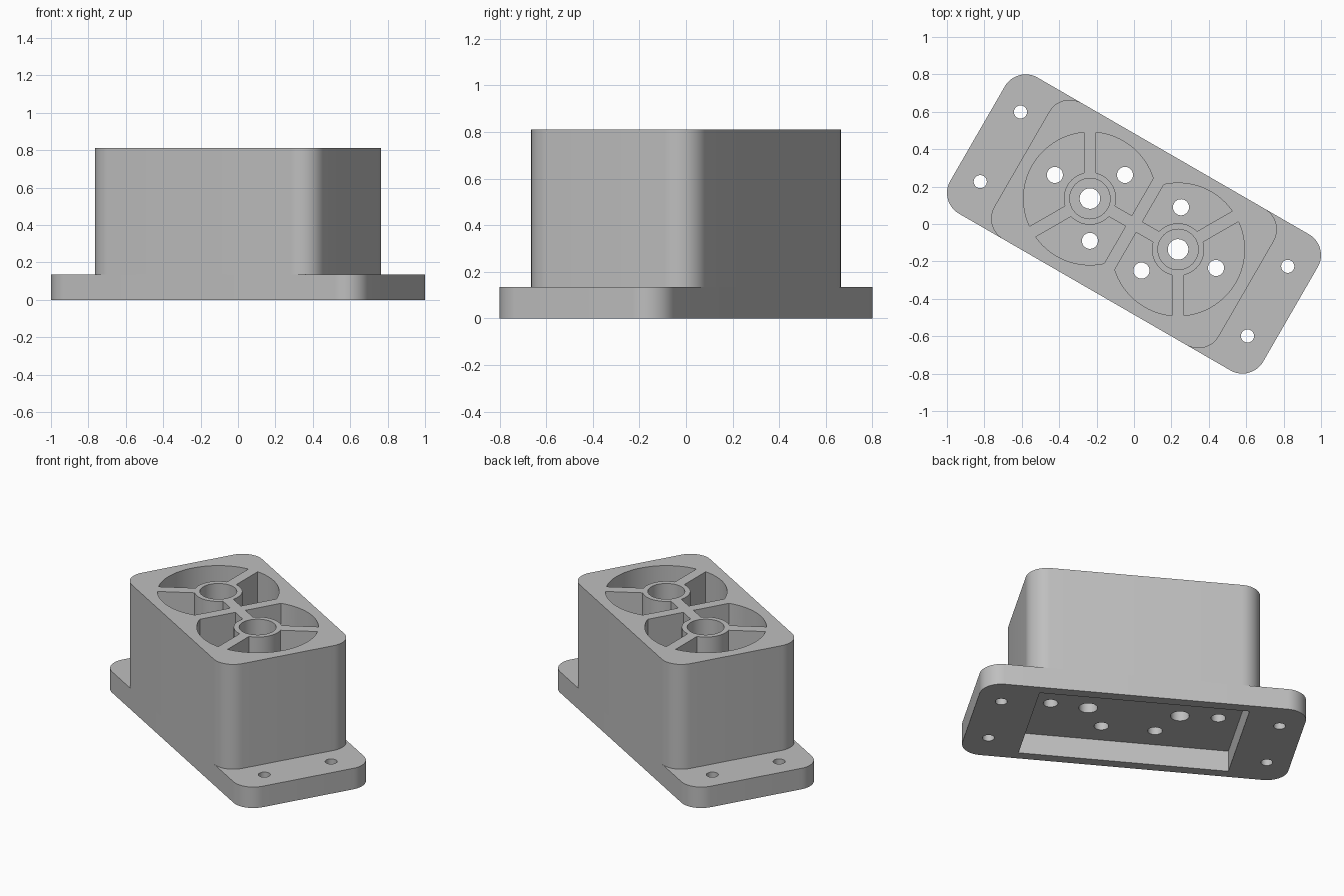
import bpy, bmesh
from math import sin, cos, asin, radians, pi

if "Cube" in bpy.data.objects:
    bpy.data.objects.remove(bpy.data.objects["Cube"])

TURN = radians(-30)                  # the whole part stands turned on z
BASE_TOP, FLOOR_TOP, TOP = 0.135, 0.2, 0.81
BOSS_U = 0.272                       # distance of each boss from the centre
WEB = 0.033                          # half thickness of spokes and middle web

grey = bpy.data.materials.new("light grey")
grey.use_nodes = True
grey.diffuse_color = (0.52, 0.52, 0.52, 1)
bsdf = next(n for n in grey.node_tree.nodes if n.type == 'BSDF_PRINCIPLED')
bsdf.inputs["Base Color"].default_value = grey.diffuse_color
bsdf.inputs["Roughness"].default_value = 0.6


def arc(cx, cy, r, a0, a1, n):
    return [(cx + r * cos(a0 + (a1 - a0) * i / n), cy + r * sin(a0 + (a1 - a0) * i / n))
            for i in range(n + 1)]


def circle(cx, cy, r, n=40):
    return arc(cx, cy, r, 0, 2 * pi, n)[:-1]


def rounded_rect(a, b, r):
    corners = [(1, 1), (-1, 1), (-1, -1), (1, -1)]
    return [p for k, (sx, sy) in enumerate(corners)
            for p in arc(sx * (a - r), sy * (b - r), r, k * pi / 2, (k + 1) * pi / 2, 12)]


def rect(a, b):
    return [(a, b), (-a, b), (-a, -b), (a, -b)]


def mirrored(loop):
    return [(-x, y) for x, y in reversed(loop)]


def prism(name, loops, z0, z1):
    """Extrude flat outlines, inner loops becoming holes."""
    curve = bpy.data.curves.new(name, 'CURVE')
    curve.dimensions, curve.fill_mode = '2D', 'BOTH'
    curve.extrude = (z1 - z0) / 2
    for loop in loops:
        spline = curve.splines.new('POLY')
        spline.points.add(len(loop) - 1)
        for point, (x, y) in zip(spline.points, loop):
            point.co = (x, y, 0, 1)
        spline.use_cyclic_u = True
    temp = bpy.data.objects.new(name + "_outline", curve)
    bpy.context.collection.objects.link(temp)
    deps = bpy.context.evaluated_depsgraph_get()
    mesh = bpy.data.meshes.new_from_object(temp.evaluated_get(deps))
    bpy.data.objects.remove(temp)
    bm = bmesh.new()
    bm.from_mesh(mesh)
    bmesh.ops.translate(bm, verts=bm.verts, vec=(0, 0, (z0 + z1) / 2))
    bmesh.ops.remove_doubles(bm, verts=bm.verts, dist=1e-5)
    bmesh.ops.recalc_face_normals(bm, faces=bm.faces)
    bm.to_mesh(mesh)
    bm.free()
    mesh.materials.clear()
    mesh.materials.append(grey)
    ob = bpy.data.objects.new(name, mesh)
    bpy.context.collection.objects.link(ob)
    ob.rotation_euler.z = TURN
    return ob


def cut(ob, cutter):
    cutter.hide_render = True
    mod = ob.modifiers.new("cut", 'BOOLEAN')
    mod.operation, mod.solver, mod.object = 'DIFFERENCE', 'EXACT', cutter
    deps = bpy.context.evaluated_depsgraph_get()
    mesh = bpy.data.meshes.new_from_object(ob.evaluated_get(deps))
    ob.modifiers.clear()
    ob.data = mesh
    bpy.data.objects.remove(cutter)


def pocket(a0, a1, r_in=0.14, r_out=0.355):
    """Sector between two spokes, cut off flat at the middle web."""
    a0, a1 = radians(a0), radians(a1)
    do, di = asin(WEB / r_out), asin(WEB / r_in)
    outer = arc(-BOSS_U, 0, r_out, a0 + do, a1 - do, 60)
    inner = arc(-BOSS_U, 0, r_in, a1 - di, a0 + di, 24)
    return [(min(x, -WEB), y) for x, y in outer + inner]


# Mounting base: open frame with four screw holes
screw_holes = [circle(sx * 0.825, sy * 0.215, 0.035) for sx in (-1, 1) for sy in (-1, 1)]
base = prism("mounting_base",
             [rounded_rect(0.966, 0.42, 0.128), rect(0.622, 0.355)] + screw_holes,
             0, BASE_TOP)

# Housing block
housing = prism("housing", [rounded_rect(0.693, 0.42, 0.126)], BASE_TOP, TOP)

# Spoked pockets and boss bores, open at the top
pockets = [pocket(a, a + 120) for a in (0, 120, 240)] + [circle(-BOSS_U, 0, 0.108, 48)]
cut(housing, prism("pocket_cutter", pockets + [mirrored(p) for p in pockets],
                   FLOOR_TOP, TOP + 0.1))

# Through holes in the floor
holes = [circle(-BOSS_U, 0, 0.055)]
for angle in (64, 176, -60):
    a = radians(angle)
    holes.append(circle(-BOSS_U + 0.226 * cos(a), 0.226 * sin(a), 0.043))
cut(housing, prism("hole_cutter", holes + [mirrored(h) for h in holes],
                   BASE_TOP - 0.05, FLOOR_TOP + 0.05))

# Smooth the round walls, keep the edges sharp
bpy.ops.object.select_all(action='DESELECT')
for ob in (base, housing):
    ob.select_set(True)
    bpy.context.view_layer.objects.active = ob
bpy.ops.object.shade_smooth_by_angle(angle=radians(30))
